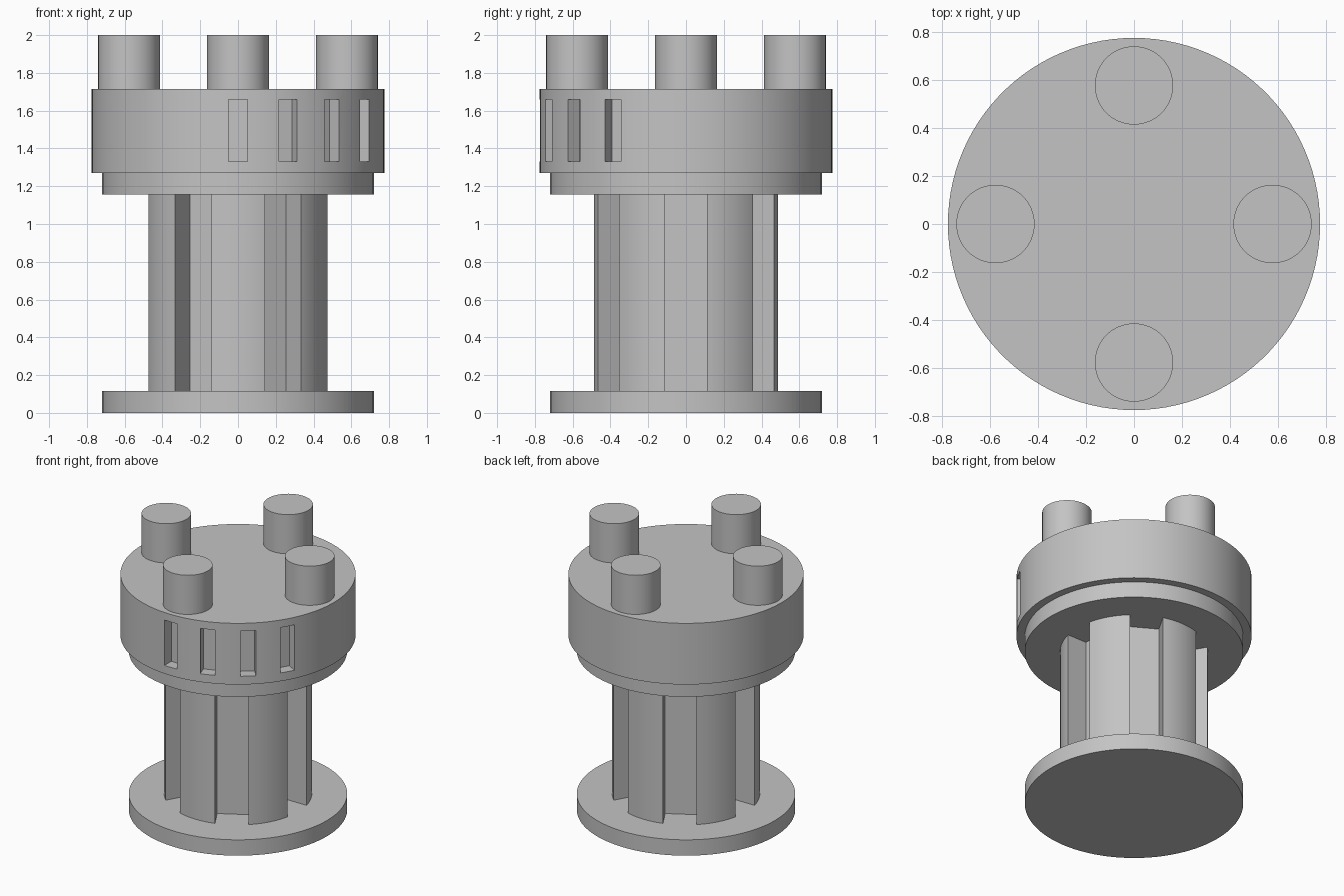
import bpy
import bmesh
from math import sin, cos, radians, asin, degrees
from mathutils import Matrix, Vector

default = bpy.data.objects.get("Cube")
if default:
    bpy.data.objects.remove(default, do_unlink=True)

# Single plain grey
grey = bpy.data.materials.new("plain grey")
grey.use_nodes = True
colour = (0.55, 0.55, 0.55, 1)
grey.diffuse_color = colour
grey.node_tree.nodes["Principled BSDF"].inputs["Base Color"].default_value = colour


def make_object(name, bm):
    mesh = bpy.data.meshes.new(name)
    bmesh.ops.recalc_face_normals(bm, faces=bm.faces)
    bm.to_mesh(mesh)
    bm.free()
    mesh.materials.append(grey)
    obj = bpy.data.objects.new(name, mesh)
    bpy.context.collection.objects.link(obj)
    return obj


def prism(name, outline, z0, z1):
    """Extrude a closed flat outline from z0 to z1."""
    bm = bmesh.new()
    base = bm.faces.new([bm.verts.new((x, y, z0)) for x, y in outline])
    top = bmesh.ops.extrude_face_region(bm, geom=[base], use_keep_orig=True)["geom"]
    verts = [g for g in top if isinstance(g, bmesh.types.BMVert)]
    bmesh.ops.translate(bm, vec=(0, 0, z1 - z0), verts=verts)
    return make_object(name, bm)


def polar(r, angle):
    return Vector((r * cos(radians(angle)), r * sin(radians(angle))))


def disc(name, r, z0, z1, centre=(0, 0), sides=96):
    offset = Vector(centre)
    ring = [polar(r, 360 * i / sides) + offset for i in range(sides)]
    return prism(name, ring, z0, z1)


def smooth(obj):
    bpy.ops.object.select_all(action="DESELECT")
    obj.select_set(True)
    bpy.context.view_layer.objects.active = obj
    bpy.ops.object.shade_smooth_by_angle(angle=radians(25))


parts = []

# Base flange and the collar under the head
parts.append(disc("base_flange", 0.72, 0, 0.115))
parts.append(disc("collar", 0.72, 1.155, 1.27))

# Shaft with six lobes and six straight-sided, flat-floored grooves
shaft_r, floor_r, groove_half, steps = 0.487, 0.32, 0.11, 12
half_lobe = 30 - degrees(asin(groove_half / shaft_r))
outline = []
for k in range(6):
    lobe = 30 + 60 * k
    for i in range(steps + 1):
        outline.append(polar(shaft_r, lobe - half_lobe + 2 * half_lobe * i / steps))
    groove = lobe + 30
    side = polar(groove_half, groove + 90)
    outline += [polar(floor_r, groove) - side, polar(floor_r, groove) + side]
parts.append(prism("grooved_shaft", outline, 0.115, 1.155))

# Head with four upright slots along its front left quarter
head = disc("head", 0.775, 1.27, 1.715, sides=108)
slot_w, slot_floor, slot_out = 0.1, 0.695, 0.9
bm = bmesh.new()
for k in range(4):
    matrix = (Matrix.Rotation(radians(-90 + 20 * k), 4, "Z")
              @ Matrix.Translation(((slot_floor + slot_out) / 2, 0, 1.495))
              @ Matrix.Diagonal((slot_out - slot_floor, slot_w, 0.33, 1)))
    bmesh.ops.create_cube(bm, size=1, matrix=matrix)
cutter = make_object("slot_cutter", bm)
cutter.hide_render = True
cut = head.modifiers.new("slots", "BOOLEAN")
cut.operation = "DIFFERENCE"
cut.solver = "EXACT"
cut.object = cutter
bpy.context.view_layer.objects.active = head
bpy.ops.object.modifier_apply(modifier=cut.name)
bpy.data.objects.remove(cutter, do_unlink=True)
parts.append(head)

# Four round posts on top
for k, place in enumerate(("left", "back", "right", "front")):
    parts.append(disc(place + "_post", 0.163, 1.715, 2, polar(0.577, 90 * k), 64))

for part in parts:
    smooth(part)
